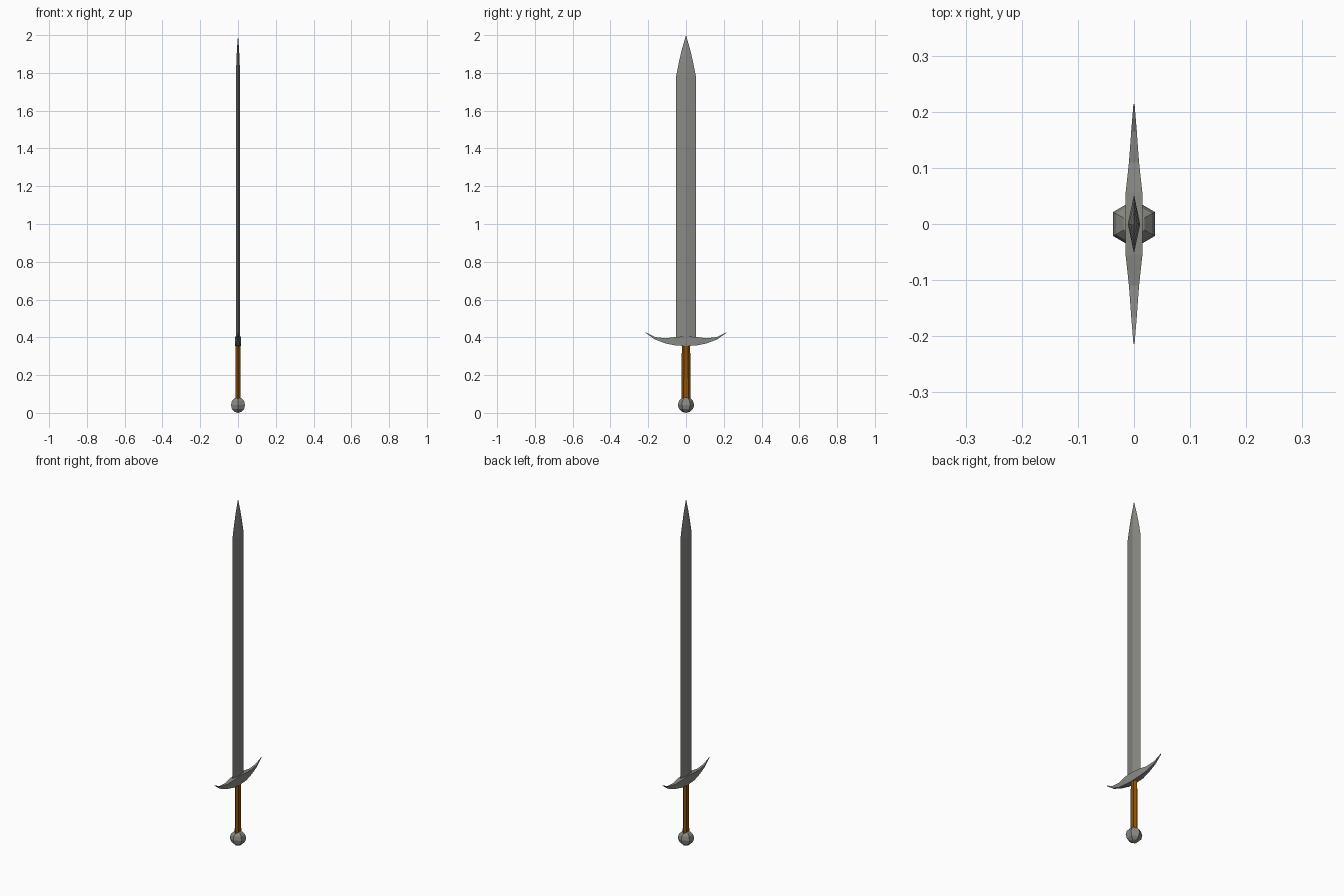
import bpy, bmesh
from math import sin, cos, pi

if "Cube" in bpy.data.objects:
    bpy.data.objects.remove(bpy.data.objects["Cube"])


def material(name, rgb):
    mat = bpy.data.materials.new(name)
    mat.diffuse_color = (*rgb, 1)
    mat.use_nodes = True
    mat.node_tree.nodes["Principled BSDF"].inputs["Base Color"].default_value = mat.diffuse_color
    return mat


def loft(name, rings, mat):
    """Bridge equal-sized rings of points; a one-point ring closes to a tip."""
    bm = bmesh.new()
    loops = [[bm.verts.new(p) for p in r] for r in rings]
    for a, b in zip(loops, loops[1:]):
        n = len(a)
        for i in range(n):
            j = (i + 1) % n
            if len(b) == 1:
                bm.faces.new((a[i], a[j], b[0]))
            else:
                bm.faces.new((a[i], a[j], b[j], b[i]))
    for end in (loops[0], loops[-1]):
        if len(end) > 2:
            bm.faces.new(end)
    bmesh.ops.recalc_face_normals(bm, faces=bm.faces)
    mesh = bpy.data.meshes.new(name)
    bm.to_mesh(mesh)
    bm.free()
    mesh.materials.append(mat)
    ob = bpy.data.objects.new(name, mesh)
    bpy.context.collection.objects.link(ob)
    return ob


def ellipse(rx, ry, z, n):
    """Ring with its first corner on +y."""
    return [(rx * sin(2 * pi * i / n), ry * cos(2 * pi * i / n), z) for i in range(n)]


steel = material("steel", (0.25, 0.25, 0.23))
leather = material("leather", (0.26, 0.08, 0.002))

# Blade: diamond section tapering to a curved point
profile = [(0.38, 0.052, 0.011), (1.785, 0.052, 0.011),
           (1.85, 0.039, 0.009), (1.92, 0.023, 0.006)]
loft("blade", [ellipse(t, w, z, 4) for z, w, t in profile] + [[(0, 0, 2.0)]], steel)

# Crossguard: upswept bar, (y, bottom z, top z, half thickness)
half = [(0.055, 0.357, 0.402, 0.015), (0.11, 0.368, 0.395, 0.009),
        (0.165, 0.389, 0.402, 0.005), (0.214, 0.424, 0.427, 0.001)]
stations = ([(-y, b, t, w) for y, b, t, w in reversed(half)]
            + [(0, 0.354, 0.405, 0.0155)] + half)
loft("crossguard", [[(-w, y, b), (w, y, b), (w, y, t), (-w, y, t)]
                    for y, b, t, w in stations], steel)

# Grip: slim six-sided handle, slightly wider at the pommel
loft("grip", [ellipse(0.014, 0.025, 0.07, 6), ellipse(0.014, 0.022, 0.365, 6)], leather)

# Pommel: faceted six-sided ball with corners along y
bpy.ops.mesh.primitive_uv_sphere_add(segments=6, ring_count=6, radius=0.043,
                                     location=(0, 0, 0.042))
pommel = bpy.context.object
pommel.name = "pommel"
pommel.scale = (1, 1, 0.98)
pommel.data.materials.append(steel)
